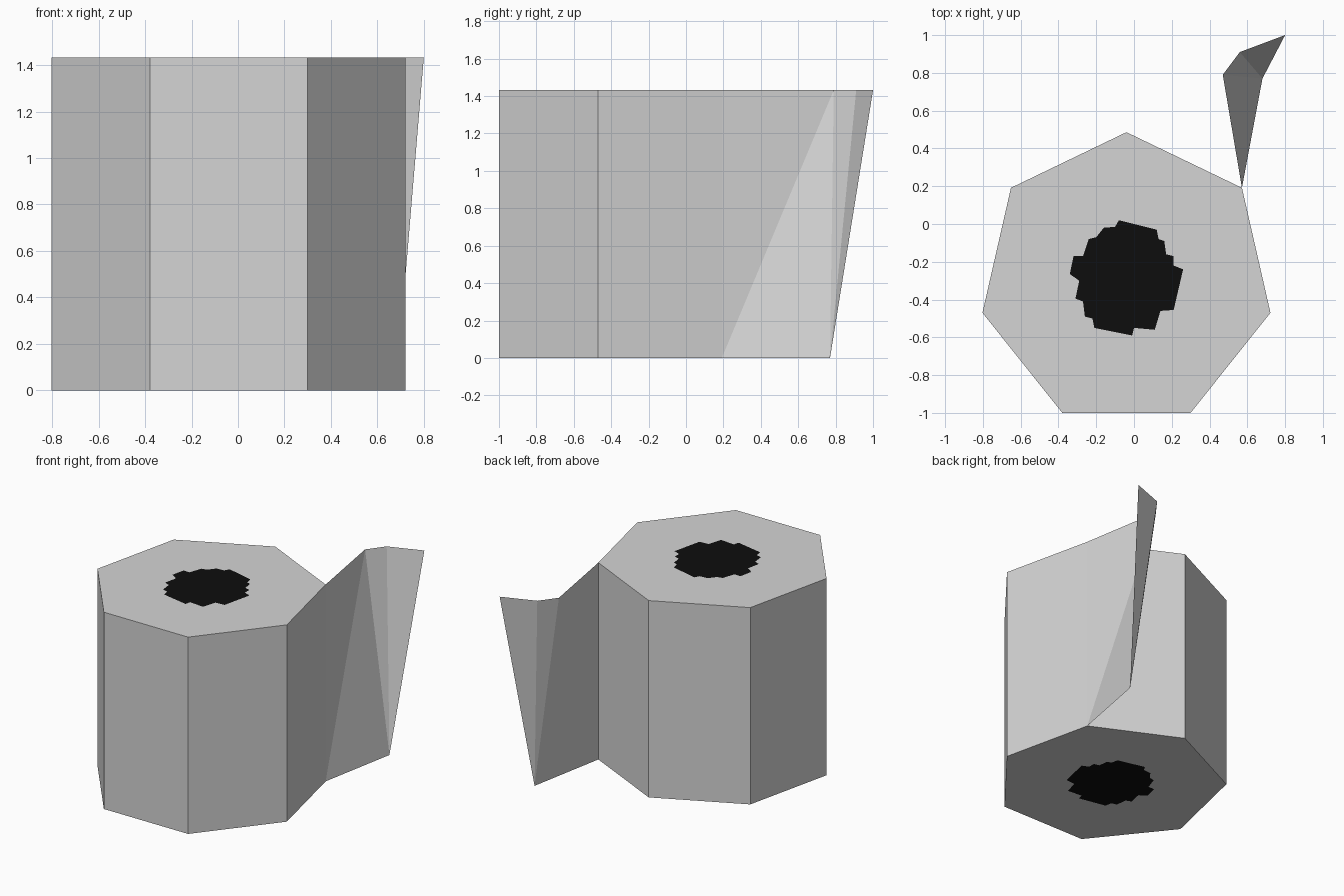
import bpy, bmesh, math

if "Cube" in bpy.data.objects:
    bpy.data.objects.remove(bpy.data.objects["Cube"])

H = 1.432                    # roll height
CX, CY, R = -0.04, -0.296, 0.782


def material(name, rgb):
    m = bpy.data.materials.new(name)
    m.diffuse_color = (*rgb, 1)
    m.use_nodes = True
    m.node_tree.nodes["Principled BSDF"].inputs["Base Color"].default_value = m.diffuse_color
    return m


PAPER = material("paper_white", (0.66, 0.66, 0.66))
HOLE = material("core_black", (0.004, 0.004, 0.004))


def mesh_object(name, verts, faces, mat):
    me = bpy.data.meshes.new(name)
    me.from_pydata(verts, [], faces)
    me.materials.append(mat)
    ob = bpy.data.objects.new(name, me)
    bpy.context.collection.objects.link(ob)
    return ob


# Seven-sided roll
ring = [(CX + R * math.cos(math.pi / 2 + i * math.tau / 7),
         CY + R * math.sin(math.pi / 2 + i * math.tau / 7)) for i in range(7)]
verts = [(x, y, 0) for x, y in ring] + [(x, y, H) for x, y in ring]
faces = [(i, (i + 1) % 7, (i + 1) % 7 + 7, i + 7) for i in range(7)]
faces += [tuple(range(6, -1, -1)), tuple(range(7, 14))]
mesh_object("paper_roll", verts, faces, PAPER)

# Loose end of the paper, a thin curling sheet fixed to one corner of the roll
ax, ay = ring[6]
sheet = [(ax, ay, 0), (0.68, 0.77, 0), (ax, ay, H),
         (0.47, 0.79, H), (0.56, 0.91, H), (0.80, 1.0, H)]
mesh_object("loose_sheet", sheet,
            [(0, 1, 3), (0, 3, 2), (1, 4, 3), (1, 5, 4)], PAPER)

# Ragged stepped outline of the dark core, clockwise from above
outline = [(-.08, .02), (.12, -.03), (.13, -.08), (.16, -.09), (.17, -.16),
           (.21, -.17), (.21, -.22), (.26, -.24), (.21, -.455), (.14, -.46),
           (.11, -.56), (0, -.55), (-.01, -.59), (-.21, -.55), (-.22, -.50),
           (-.26, -.49), (-.27, -.41), (-.31, -.395), (-.29, -.30),
           (-.34, -.265), (-.32, -.17), (-.27, -.17), (-.24, -.08),
           (-.20, -.07), (-.16, -.02), (-.10, -.015)]
n = len(outline)
for name, z, order in (("core_top", H + 0.002, range(n - 1, -1, -1)),
                       ("core_bottom", -0.002, range(n))):
    ob = mesh_object(name, [(x, y, z) for x, y in outline], [tuple(order)], HOLE)
    bm = bmesh.new()
    bm.from_mesh(ob.data)
    bmesh.ops.triangulate(bm, faces=bm.faces[:])
    bm.to_mesh(ob.data)
    bm.free()
